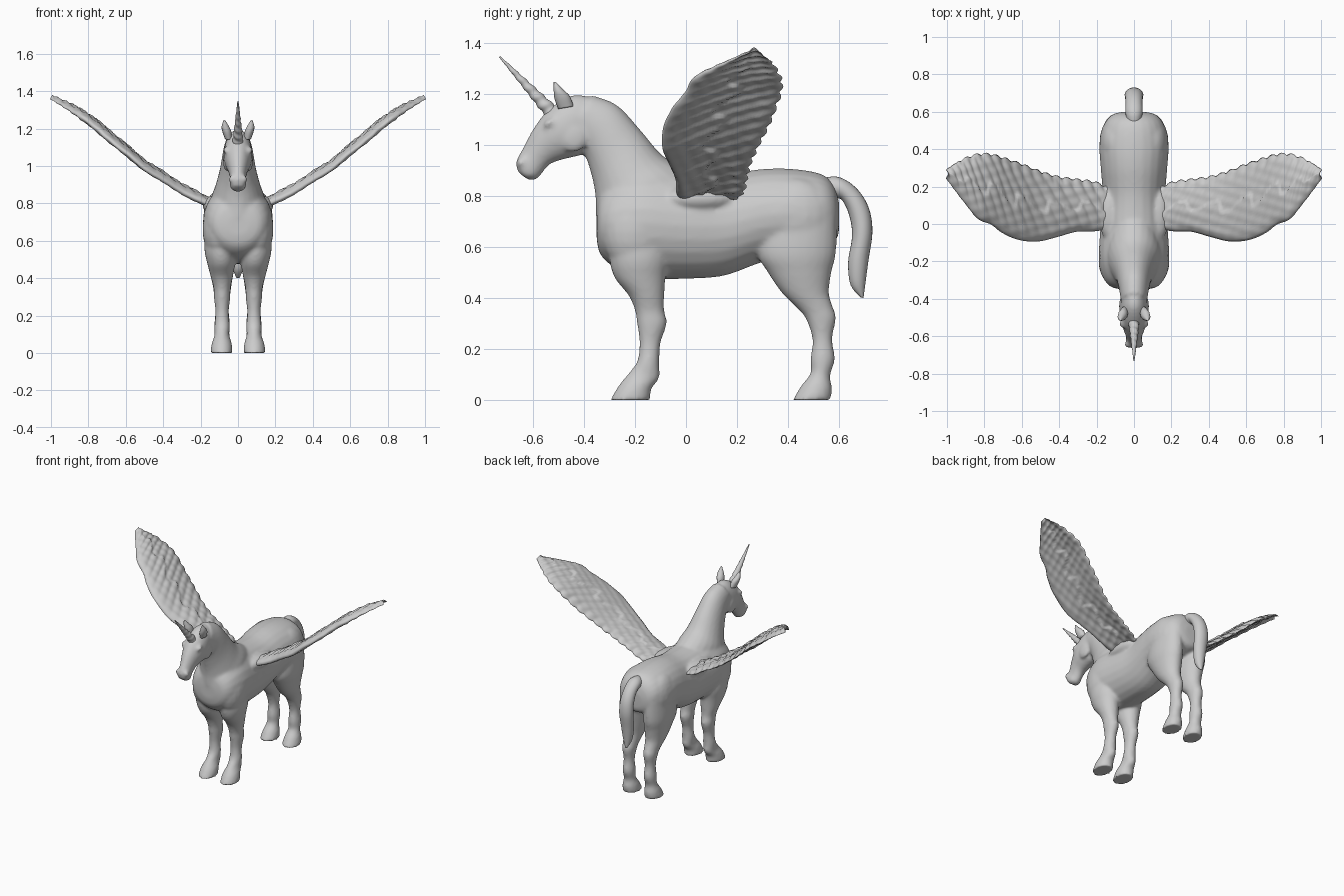
import bpy, bmesh, math
from mathutils import Vector, Matrix

cube = bpy.data.objects.get("Cube")
if cube:
    bpy.data.objects.remove(cube)

grey = bpy.data.materials.new("plain grey")
grey.use_nodes = True
colour = (0.6, 0.6, 0.6, 1)
grey.diffuse_color = colour
grey.node_tree.nodes["Principled BSDF"].inputs["Base Color"].default_value = colour


def finish(bm, name):
    bmesh.ops.recalc_face_normals(bm, faces=bm.faces)
    mesh = bpy.data.meshes.new(name)
    bm.to_mesh(mesh)
    bm.free()
    mesh.materials.append(grey)
    mesh.shade_smooth()
    ob = bpy.data.objects.new(name, mesh)
    bpy.context.collection.objects.link(ob)
    return ob


def skin(bm, rings):
    """Bridge closed rings of points and cap both ends."""
    rows = [[bm.verts.new(p) for p in ring] for ring in rings]
    n = len(rows[0])
    for a, b in zip(rows, rows[1:]):
        for i in range(n):
            j = (i + 1) % n
            bm.faces.new((a[i], a[j], b[j], b[i]))
    bm.faces.new(rows[0])
    bm.faces.new(rows[-1])


def spline(rows, steps):
    """Smooth a list of tuples into more in-between tuples."""
    out = []
    for i in range(len(rows) - 1):
        p0, p1 = rows[max(i - 1, 0)], rows[i]
        p2, p3 = rows[i + 1], rows[min(i + 2, len(rows) - 1)]
        for s in range(steps):
            t = s / steps
            out.append([b + t / 2 * (c - a + t * (2 * a - 5 * b + 4 * c - d + t * (3 * (b - c) + d - a)))
                        for a, b, c, d in zip(p0, p1, p2, p3)])
    return out + [list(rows[-1])]


def loft(bm, rows, side=1, n=24):
    """Each row: two outline points in the side plane, half width, centre x."""
    rings = []
    for ya, za, yb, zb, w, x in spline([r if len(r) == 6 else r + (0,) for r in rows], 5):
        ring = []
        for k in range(n):
            a = 2 * math.pi * k / n
            t = (1 - math.cos(a)) / 2
            ring.append((side * (x + w * math.sin(a)), ya + (yb - ya) * t, za + (zb - za) * t))
        rings.append(ring)
    skin(bm, rings)


def blob(bm, centre, size, tilt=0):
    m = Matrix.Translation(centre) @ Matrix.Rotation(tilt, 4, 'X') @ Matrix.Diagonal((*size, 1))
    bmesh.ops.create_uvsphere(bm, u_segments=20, v_segments=12, radius=1, matrix=m)


torso = [(-.35, .74, -.35, .63, .06), (-.335, .81, -.335, .57, .125), (-.28, .87, -.28, .52, .168),
         (-.17, .91, -.17, .48, .188), (0, .89, 0, .475, .178), (.15, .885, .15, .487, .168),
         (.3, .905, .3, .54, .178), (.42, .905, .42, .56, .185), (.53, .885, .53, .6, .16),
         (.58, .84, .59, .63, .115), (.6, .77, .6, .69, .05)]
neck = [(.06, .87, -.32, .6, .14), (-.03, .92, -.35, .7, .145), (-.1, .965, -.355, .8, .122),
        (-.18, 1.06, -.37, .88, .098), (-.27, 1.155, -.4, .965, .082), (-.37, 1.195, -.45, 1.02, .07)]
head = [(-.35, 1.18, -.36, 1.0, .055), (-.44, 1.195, -.41, .96, .072), (-.53, 1.145, -.47, .945, .075),
        (-.59, 1.075, -.53, .925, .057), (-.637, .99, -.562, .89, .043),
        (-.665, .935, -.585, .865, .045), (-.66, .895, -.62, .863, .03)]
front_leg = [(-.29, .68, -.08, .68, .07, .1), (-.3, .56, -.07, .56, .085, .095), (-.28, .48, -.08, .48, .075, .09),
             (-.225, .41, -.085, .41, .06, .087), (-.2, .35, -.085, .35, .046, .085),
             (-.192, .3, -.075, .3, .044, .085), (-.182, .22, -.1, .22, .036, .085),
             (-.192, .15, -.105, .14, .041, .085), (-.225, .105, -.105, .085, .04, .086),
             (-.265, .055, -.135, .045, .054, .087), (-.297, 0, -.14, 0, .06, .088)]
hind_leg = [(.3, .72, .59, .72, .08, .095), (.28, .58, .588, .58, .085, .095), (.32, .5, .57, .5, .077, .09),
            (.375, .42, .56, .42, .062, .087), (.435, .36, .577, .36, .05, .085),
            (.468, .32, .588, .32, .045, .085), (.495, .24, .573, .24, .036, .085),
            (.487, .16, .583, .16, .041, .085), (.487, .105, .565, .095, .04, .086),
            (.45, .055, .572, .045, .053, .087), (.417, 0, .567, 0, .06, .088)]

# Body: overlapping lofts fused into one smooth skin
bm = bmesh.new()
for rows in (torso, neck, head):
    loft(bm, rows)
for side in (1, -1):
    loft(bm, front_leg, side)
    loft(bm, hind_leg, side)
    blob(bm, (side * .1, -.2, .66), (.09, .13, .16))          # shoulder
    blob(bm, (side * .1, .43, .72), (.085, .15, .15))         # haunch
    blob(bm, (side * .06, -.44, 1.03), (.02, .055, .06))      # cheek
    blob(bm, (side * .062, -.535, 1.085), (.016, .025, .016), .5)   # eye
    blob(bm, (side * .034, -.645, .93), (.016, .018, .02))    # nostril
    blob(bm, (side * .13, .05, .79), (.06, .14, .05))         # wing root
body = finish(bm, "body")
fuse = body.modifiers.new("Fuse", 'REMESH')
fuse.mode, fuse.voxel_size, fuse.use_smooth_shade = 'VOXEL', .0095, True
relax = body.modifiers.new("Relax", 'SMOOTH')
relax.factor, relax.iterations = .5, 8

# Tail
bm = bmesh.new()
loft(bm, [(.5, .86, .54, .75, .035), (.59, .875, .595, .79, .045), (.665, .832, .625, .76, .045),
          (.715, .755, .645, .7, .048), (.73, .66, .65, .635, .05), (.715, .55, .635, .54, .044),
          (.703, .46, .645, .45, .03), (.695, .4, .685, .402, .008)])
finish(bm, "tail")

# Ears
for side, name in ((1, "left_ear"), (-1, "right_ear")):
    bm = bmesh.new()
    loft(bm, [(-.5, 1.14, -.44, 1.15, .02, .05), (-.515, 1.18, -.455, 1.19, .024, .06),
              (-.518, 1.21, -.48, 1.215, .019, .068), (-.518, 1.245, -.51, 1.246, .004, .073)], side, 12)
    finish(bm, name)

# Horn: tapering shaft with a winding groove
bm = bmesh.new()
base, tip = Vector((0, -.515, 1.115)), Vector((0, -.73, 1.345))
axis = (tip - base).normalized()
across = Vector((1, 0, 0))
up = axis.cross(across)
rings = []
for i in range(81):
    t = i / 80
    ring = []
    for k in range(24):
        a = 2 * math.pi * k / 24
        r = (.027 * (1 - t) + .003) * (1 + .09 * math.sin(a + t * 44))
        ring.append(base.lerp(tip, t) + r * (math.cos(a) * across + math.sin(a) * up))
    rings.append(ring)
skin(bm, rings)
finish(bm, "horn")

# Wings: span stations of x, height, leading edge, trailing edge
span = spline([(.1, .785, -.02, .18), (.2, .82, -.04, .225), (.3, .875, -.043, .24), (.4, .935, -.07, .255),
               (.5, 1.0, -.095, .285), (.6, 1.08, -.09, .325), (.69, 1.155, -.055, .355),
               (.76, 1.215, -.005, .375), (.83, 1.265, .025, .375), (.9, 1.31, .11, .352),
               (.96, 1.345, .19, .325), (1, 1.368, .245, .295)], 14)
NV = 32


def wing_point(x, z, lead, trail, v, face):
    # Feather tips notch the trailing edge
    notch = abs(math.sin(x * 58)) * (.014 if x < .94 else .004)
    y = lead + (trail - .008 + notch - lead) * v
    # Long feathers lie behind a thicker bank of short ones
    sweep = x - .45 * (y - lead)
    bank = .5 + .09 * math.sin(sweep * 40)
    thick = .021 if v < bank else .012
    thick *= min(1, v * 9, (1 - v) * 9) ** .5 * min(1, (1.03 - x) * 5)
    ridge = (abs(math.sin(sweep * 58)) - .5) * .008 * min(1, v * 3) * min(1, (1 - v) * 8)
    ripple = .003 * math.sin(x * 31 + y * 47) * math.sin(y * 60)
    off = face * thick + ridge + ripple
    camber = .02 * math.sin(math.pi * v) - .01
    return Vector((x - .55 * (off + camber), y, z + .83 * (off + camber)))


for side, name in ((1, "left_wing"), (-1, "right_wing")):
    bm = bmesh.new()
    rings = []
    for x, z, lead, trail in span:
        path = [(k / NV, 1) for k in range(NV + 1)] + [(k / NV, -1) for k in range(NV - 1, 0, -1)]
        ring = [wing_point(x, z, lead, trail, v, face) for v, face in path]
        rings.append([(side * p.x, p.y, p.z) for p in ring])
    skin(bm, rings)
    wing = finish(bm, name)
    soft = wing.modifiers.new("Soften", 'SMOOTH')
    soft.factor, soft.iterations = .4, 2
